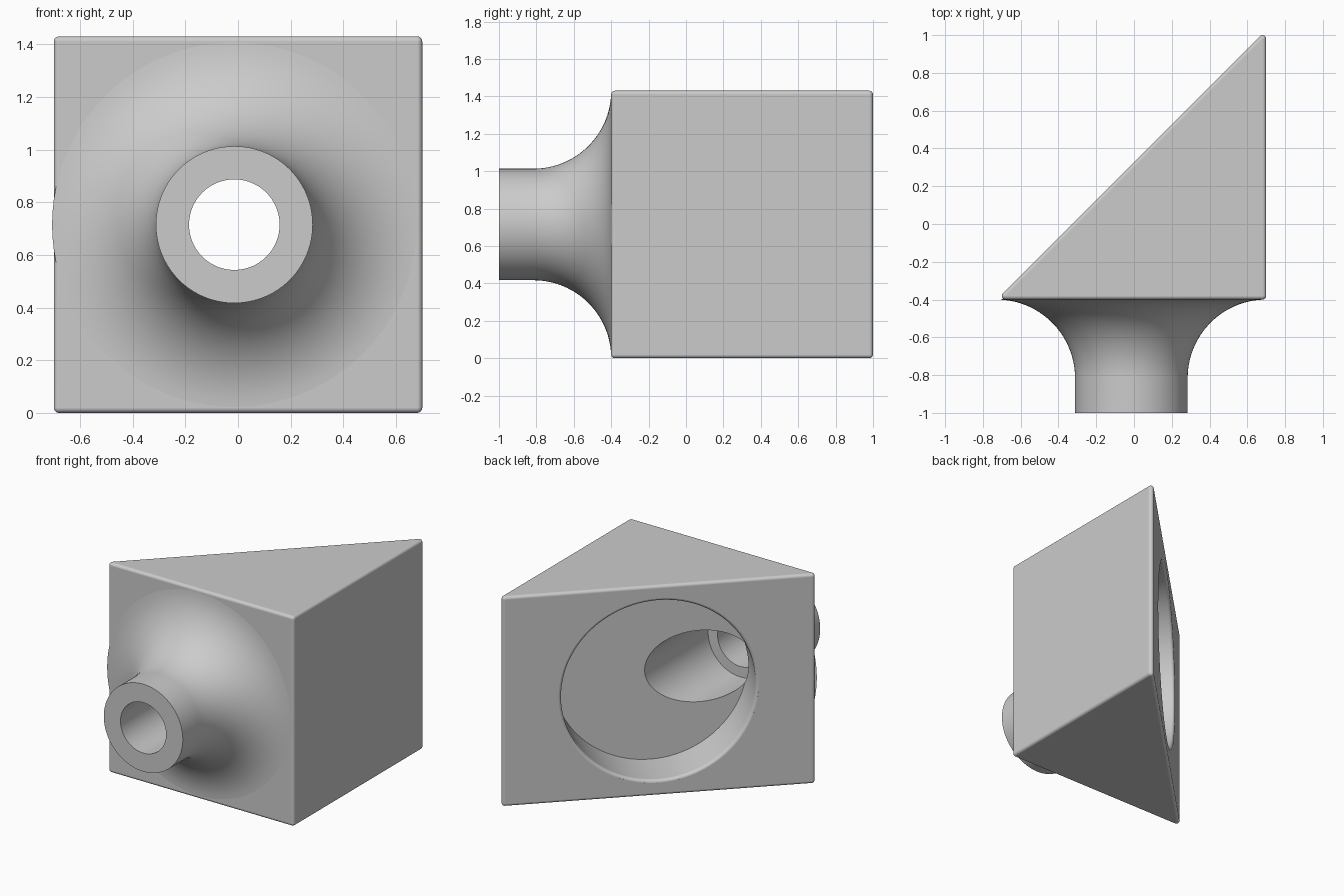
import bpy, bmesh, math
from mathutils import Matrix, Vector

cube = bpy.data.objects.get("Cube")
if cube:
    bpy.data.objects.remove(cube, do_unlink=True)

grey = bpy.data.materials.new("light_grey")
grey.use_nodes = True
grey.diffuse_color = (0.6, 0.6, 0.6, 1)
grey.node_tree.nodes["Principled BSDF"].inputs["Base Color"].default_value = (0.6, 0.6, 0.6, 1)

SIDE = 1.428            # both short sides of the wedge
RIGHT, FRONT = 0.70, -0.40
HEIGHT = 1.43
ROUND = 0.02            # edge rounding
AXIS_X, AXIS_Z = RIGHT - SIDE / 2, HEIGHT / 2


def add_object(name, bm):
    bmesh.ops.recalc_face_normals(bm, faces=bm.faces)
    mesh = bpy.data.meshes.new(name)
    bm.to_mesh(mesh)
    bm.free()
    mesh.materials.append(grey)
    obj = bpy.data.objects.new(name, mesh)
    bpy.context.collection.objects.link(obj)
    return obj


def lathe(name, profile, origin, axis, segments=96):
    """Closed solid of revolution from (radius, distance along axis) points."""
    bm = bmesh.new()
    turn = [2 * math.pi * i / segments for i in range(segments)]
    rings = [[bm.verts.new((r * math.cos(a), r * math.sin(a), h)) for a in turn]
             for r, h in profile]
    for low, high in zip(rings, rings[1:]):
        for i in range(segments):
            j = (i + 1) % segments
            bm.faces.new((low[i], low[j], high[j], high[i]))
    bm.faces.new(rings[0])
    bm.faces.new(rings[-1])
    spin = Vector(axis).to_track_quat('Z', 'Y').to_matrix().to_4x4()
    bm.transform(Matrix.Translation(origin) @ spin)
    return add_object(name, bm)


def combine(target, other, operation):
    mod = target.modifiers.new(other.name, 'BOOLEAN')
    mod.operation, mod.solver, mod.object = operation, 'EXACT', other
    bpy.context.view_layer.objects.active = target
    bpy.ops.object.modifier_apply(modifier=mod.name)
    bpy.data.objects.remove(other, do_unlink=True)


# Rounded triangular wedge: hull of small balls at its inset corners
tip = ROUND / math.tan(math.pi / 8)
corners = [(RIGHT - ROUND, FRONT + ROUND),
           (RIGHT - SIDE + tip, FRONT + ROUND),
           (RIGHT - ROUND, FRONT + SIDE - tip)]
bm = bmesh.new()
for x, y in corners:
    for z in (ROUND, HEIGHT - ROUND):
        bmesh.ops.create_uvsphere(bm, u_segments=32, v_segments=16, radius=ROUND,
                                  matrix=Matrix.Translation((x, y, z)))
hull = bmesh.ops.convex_hull(bm, input=bm.verts[:])
spare = {v for v in hull["geom_interior"] + hull["geom_unused"]
         if isinstance(v, bmesh.types.BMVert)}
bmesh.ops.delete(bm, geom=list(spare), context='VERTS')
bmesh.ops.dissolve_limit(bm, angle_limit=0.005, verts=bm.verts[:], edges=bm.edges[:])
body = add_object("wedge_body", bm)

# Front tube flaring into the wedge
TUBE = 0.298
flare = SIDE / 2 - TUBE
profile = [(TUBE, -1.0)]
for i in range(25):
    a = math.radians(87 * i / 24)
    profile.append((TUBE + flare * (1 - math.cos(a)),
                    FRONT - flare * (1 - math.sin(a))))
profile.append((0.6, FRONT + 0.04))
combine(body, lathe("flared_tube", profile, (AXIS_X, 0, AXIS_Z), (0, 1, 0)), 'UNION')

# Stepped bore through the tube
bore = [(0.172, -1.1), (0.172, -0.565), (0.243, -0.565), (0.243, 0.13)]
combine(body, lathe("stepped_bore", bore, (AXIS_X, 0, AXIS_Z), (0, 1, 0)), 'DIFFERENCE')

# Round recess with a softened rim in the slanted face
recess = [(0.61, -0.31)]
for i in range(7):
    a = math.radians(84 * i / 6)
    recess.append((0.61 + ROUND * (1 - math.cos(a)), ROUND * (math.sin(a) - 1)))
recess.append((0.64, 0.1))
centre = (AXIS_X, FRONT + SIDE / 2, AXIS_Z)
combine(body, lathe("slant_recess", recess, centre, (-1, 1, 0)), 'DIFFERENCE')

# Smooth curves, crisp edges
bpy.ops.object.select_all(action='DESELECT')
body.select_set(True)
bpy.context.view_layer.objects.active = body
bpy.ops.object.shade_smooth_by_angle(angle=math.radians(30))
weighted = body.modifiers.new("even_normals", 'WEIGHTED_NORMAL')
weighted.keep_sharp = True
